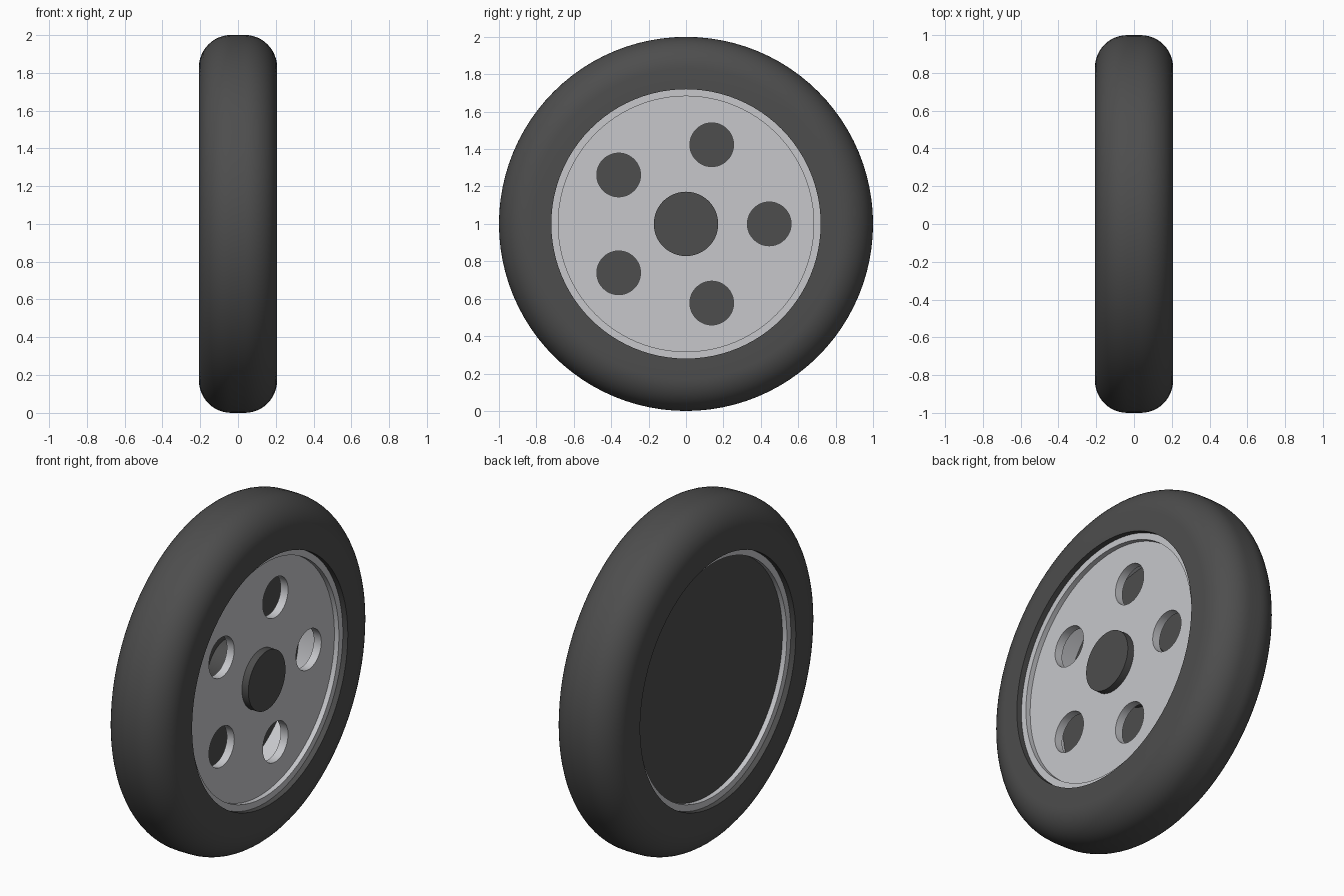
import bpy, bmesh, math
from mathutils import Matrix

if "Cube" in bpy.data.objects:
    bpy.data.objects.remove(bpy.data.objects["Cube"])

SEG = 96
CENTRE_Z = 1.0


def material(name, rgb):
    m = bpy.data.materials.new(name)
    m.diffuse_color = (*rgb, 1)
    m.use_nodes = True
    m.node_tree.nodes["Principled BSDF"].inputs["Base Color"].default_value = m.diffuse_color
    return m


rubber = material("dark_rubber", (0.075, 0.075, 0.075))
metal = material("light_metal", (0.57, 0.575, 0.60))


def finish(name, bm, mat):
    bmesh.ops.recalc_face_normals(bm, faces=bm.faces)
    me = bpy.data.meshes.new(name)
    bm.to_mesh(me)
    bm.free()
    me.materials.append(mat)
    ob = bpy.data.objects.new(name, me)
    ob.location.z = CENTRE_Z
    bpy.context.collection.objects.link(ob)
    return ob


def lathe(name, profile, mat):
    """Spin a closed (x, radius) outline around the x axis."""
    bm = bmesh.new()
    rings = []
    for i in range(SEG):
        a = math.tau * i / SEG
        rings.append([bm.verts.new((x, r * math.cos(a), r * math.sin(a))) for x, r in profile])
    n = len(profile)
    for i in range(SEG):
        p, q = rings[i], rings[(i + 1) % SEG]
        for j in range(n):
            k = (j + 1) % n
            bm.faces.new((p[j], p[k], q[k], q[j]))
    return finish(name, bm, mat)


def add_cylinder(bm, x0, x1, r, y=0, z=0, seg=SEG):
    bmesh.ops.create_cone(
        bm, cap_ends=True, segments=seg, radius1=r, radius2=r, depth=x1 - x0,
        matrix=Matrix.Translation(((x0 + x1) / 2, y, z)) @ Matrix.Rotation(math.pi / 2, 4, 'Y'))


def cylinder(name, x0, x1, r, mat):
    bm = bmesh.new()
    add_cylinder(bm, x0, x1, r)
    return finish(name, bm, mat)


# Tyre: flat side walls, rounded shoulders, narrow flat tread
half, shoulder = 0.207, 0.172
right = [(half, 0.72)]
for i in range(13):
    a = math.pi / 2 * i / 12
    right.append((half - shoulder + shoulder * math.cos(a), 1 - shoulder + shoulder * math.sin(a)))
tyre = lathe("tyre", right + [(-x, r) for x, r in reversed(right)], rubber)

# Rim barrel, set slightly inside the tyre
barrel = lathe("rim_barrel", [(0.175, 0.683), (0.175, 0.722), (-0.175, 0.722), (-0.175, 0.683)], metal)

# Front disc with five round holes
disc = cylinder("rim_disc", 0.098, 0.146, 0.69, metal)
bm = bmesh.new()
for i in range(5):
    a = math.tau * i / 5
    add_cylinder(bm, 0.0, 0.25, 0.117, 0.445 * math.cos(a), 0.445 * math.sin(a), 48)
cutter = finish("hole_cutter", bm, metal)
cutter.hide_render = True
mod = disc.modifiers.new("holes", 'BOOLEAN')
mod.operation = 'DIFFERENCE'
mod.solver = 'EXACT'
mod.object = cutter
bpy.context.view_layer.objects.active = disc
disc.select_set(True)
bpy.ops.object.modifier_apply(modifier=mod.name)
bpy.data.objects.remove(cutter)

# Dark closing plate at the back and hub through the middle
back = cylinder("back_plate", -0.146, -0.08, 0.69, rubber)
hub = cylinder("hub", -0.10, 0.187, 0.172, rubber)

# Smooth the round surfaces, keep edges sharp
for ob in (tyre, barrel, disc, back, hub):
    ob.select_set(True)
bpy.ops.object.shade_smooth_by_angle(angle=math.radians(35))
